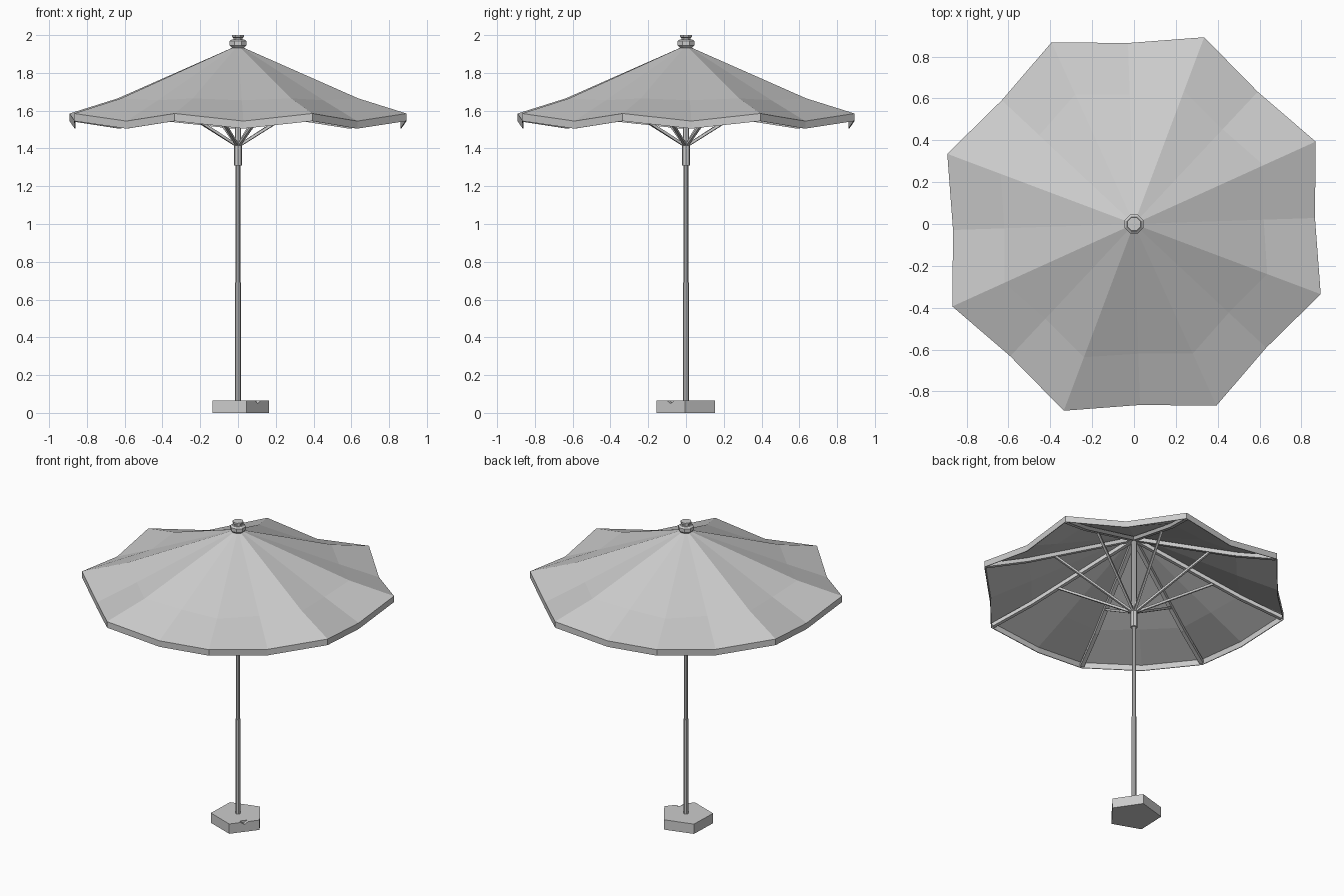
import bpy, bmesh
from math import sin, cos, pi, radians
from mathutils import Vector, Matrix

cube = bpy.data.objects.get("Cube")
if cube:
    bpy.data.objects.remove(cube, do_unlink=True)

grey = bpy.data.materials.new("plain grey")
grey.use_nodes = True
colour = (0.6, 0.6, 0.6, 1)
grey.diffuse_color = colour
grey.node_tree.nodes["Principled BSDF"].inputs["Base Color"].default_value = colour

TURN = radians(1.9)          # the canopy is turned a little about the pole
PANELS = 8


def polar(r, a, z):
    return Vector((r * cos(a), r * sin(a), z))


def finish(name, bm):
    mesh = bpy.data.meshes.new(name)
    bm.to_mesh(mesh)
    bm.free()
    mesh.materials.append(grey)
    ob = bpy.data.objects.new(name, mesh)
    bpy.context.collection.objects.link(ob)
    return ob


def lathe(name, profile, sides, turn=0.0):
    """Closed faceted solid from (radius, height) pairs, bottom to top."""
    bm = bmesh.new()
    rings = [[bm.verts.new(polar(r, turn + 2 * pi * i / sides, z)) for i in range(sides)]
             for r, z in profile]
    for low, high in zip(rings, rings[1:]):
        for i in range(sides):
            j = (i + 1) % sides
            bm.faces.new((low[i], low[j], high[j], high[i]))
    bm.faces.new(rings[0][::-1])
    bm.faces.new(rings[-1])
    return finish(name, bm)


def bar(bm, a, b, width, height):
    """Square bar between two points, standing upright."""
    d = b - a
    m = (Matrix.Translation((a + b) / 2) @ d.to_track_quat('Z', 'X').to_matrix().to_4x4()
         @ Matrix.Diagonal((height, width, d.length, 1)))
    bmesh.ops.create_cube(bm, size=1, matrix=m)


# Canopy: rings of (seam radius, seam z, panel-middle radius, panel-middle z), last one is the valance
bm = bmesh.new()
rings = []
for tip_r, tip_z, mid_r, mid_z in ((0.015, 1.94, 0.015, 1.94),
                                   (0.68, 1.665, 0.62, 1.655),
                                   (0.953, 1.585, 0.865, 1.545),
                                   (0.953, 1.545, 0.865, 1.505)):
    ring = []
    for i in range(2 * PANELS):
        r, z = (tip_r, tip_z) if i % 2 else (mid_r, mid_z)
        ring.append(bm.verts.new(polar(r, TURN + pi * i / PANELS, z)))
    rings.append(ring)
for inner, outer in zip(rings, rings[1:]):
    for i in range(2 * PANELS):
        j = (i + 1) % (2 * PANELS)
        bm.faces.new((inner[i], outer[i], outer[j], inner[j]))
canopy = finish("canopy", bm)
cloth = canopy.modifiers.new("cloth", 'SOLIDIFY')
cloth.thickness = 0.005
cloth.offset = -1

# Ribs under each seam, and struts from the runner to the ribs
ribs, struts = bmesh.new(), bmesh.new()
for k in range(PANELS):
    a = TURN + pi * (2 * k + 1) / PANELS
    path = [polar(r, a, z) for r, z in ((0.015, 1.915), (0.68, 1.643), (0.94, 1.557))]
    for p, q in zip(path, path[1:]):
        bar(ribs, p, q, 0.024, 0.024)
    bar(struts, polar(0.015, a, 1.42), polar(0.5, a, 1.705), 0.014, 0.014)
finish("ribs", ribs)
finish("struts", struts)

# Pole in two sections, sliding runner and top hub
lathe("lower_pole", [(0.015, 0.05), (0.015, 0.69)], 8)
lathe("upper_pole", [(0.012, 0.68), (0.012, 1.4)], 8)
lathe("runner", [(0.022, 1.31), (0.022, 1.425), (0.017, 1.435)], 8)
lathe("inner_pole", [(0.017, 1.43), (0.017, 1.93)], 8)

# Finial on top
lathe("finial", [(0.034, 1.932), (0.048, 1.945), (0.048, 1.968), (0.036, 1.977),
                 (0.027, 1.977), (0.027, 1.985), (0.033, 1.989), (0.033, 2.0)], 8, pi / 8)

# Five-sided base slab with a chip out of one top edge
base = lathe("base", [(0.163, 0), (0.163, 0.065)], 5, radians(-2))
chip_angle = radians(-38)
chip = bmesh.new()
bmesh.ops.create_cone(chip, cap_ends=True, segments=4, radius1=0.035, radius2=0.035, depth=0.06,
                      matrix=Matrix.Translation(polar(0.14, chip_angle, 0.072))
                      @ Matrix.Rotation(chip_angle, 4, 'Z')
                      @ Matrix.Diagonal((1, 1, 0.65, 1))
                      @ Matrix.Rotation(pi / 2, 4, 'Y'))
cutter = finish("chip_cutter", chip)
cutter.hide_render = True
cut = base.modifiers.new("chip", 'BOOLEAN')
cut.operation = 'DIFFERENCE'
cut.object = cutter
bpy.context.view_layer.objects.active = base
bpy.ops.object.modifier_apply(modifier=cut.name)
bpy.data.objects.remove(cutter, do_unlink=True)
